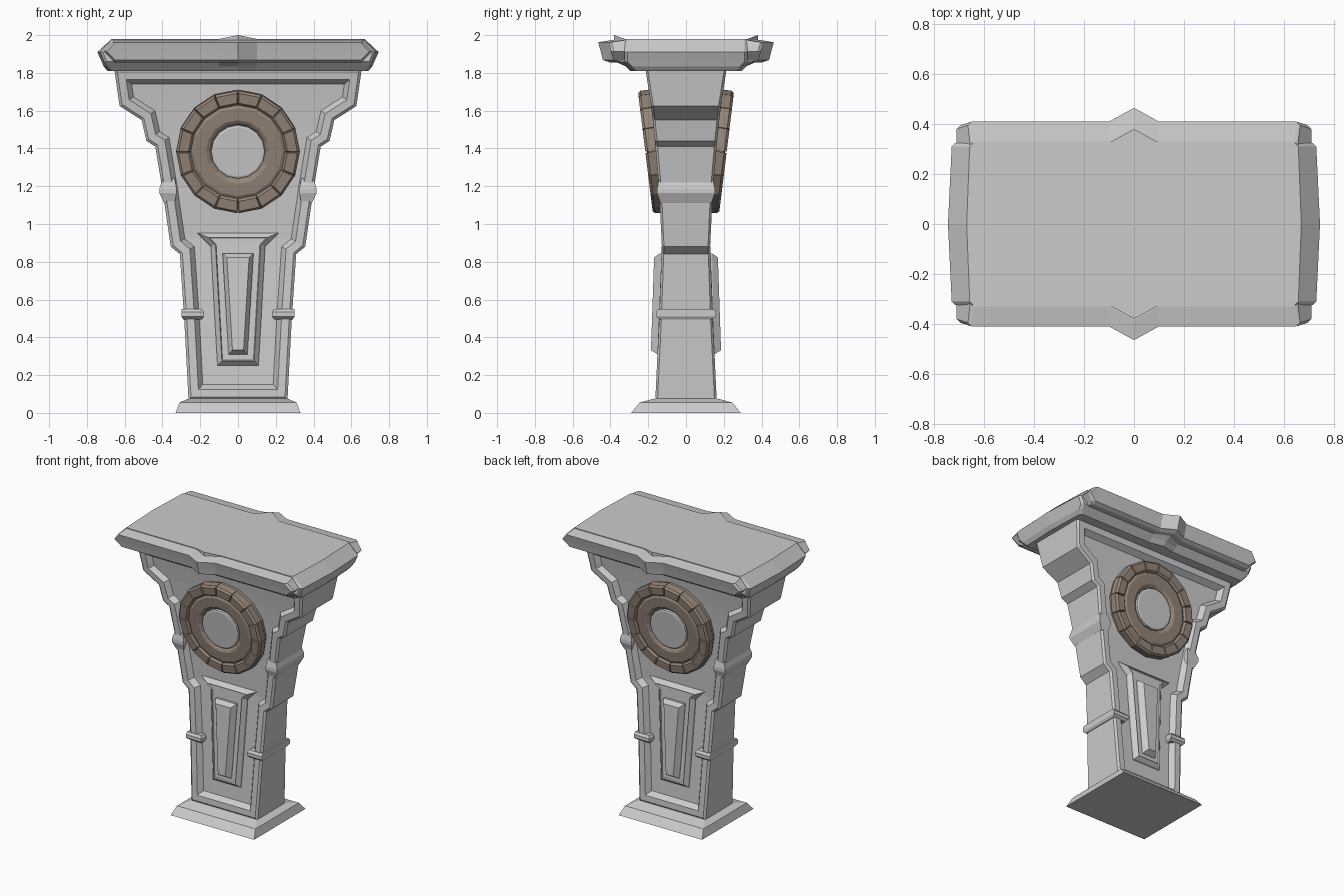
import bpy, bmesh
from math import sin, cos, pi, radians
from mathutils import Vector, Matrix

if "Cube" in bpy.data.objects:
    bpy.data.objects.remove(bpy.data.objects["Cube"])

brown = bpy.data.materials.new("brown_stone")
brown.diffuse_color = (0.30, 0.235, 0.19, 1)
brown.use_nodes = True
brown.node_tree.nodes["Principled BSDF"].inputs["Base Color"].default_value = brown.diffuse_color


def make(name, verts, faces, mat=None, matrix=None):
    me = bpy.data.meshes.new(name)
    me.from_pydata([tuple(v) for v in verts], [], faces)
    bm = bmesh.new()
    bm.from_mesh(me)
    bmesh.ops.recalc_face_normals(bm, faces=bm.faces)
    bm.to_mesh(me)
    bm.free()
    ob = bpy.data.objects.new(name, me)
    bpy.context.collection.objects.link(ob)
    if mat:
        me.materials.append(mat)
    if matrix:
        ob.matrix_world = matrix
    return ob


def lerp(table, z):
    for (a, va), (b, vb) in zip(table, table[1:]):
        if z <= b:
            return va + (vb - va) * max(0, (z - a) / (b - a))
    return table[-1][1]


def inset(pts, w):
    out, n = [], len(pts)
    for i, p in enumerate(pts):
        a, b = (p - pts[i - 1]).normalized(), (pts[(i + 1) % n] - p).normalized()
        na, nb = Vector((-a.y, a.x)), Vector((-b.y, b.x))
        out.append(p + (na + nb) * w / (1 + na.dot(nb)))
    return out


# Symmetric solid with stepped relief on front and back:
# chain = right-hand outline going up, layers = (inset, depth offset)
def relief(name, chain, layers, depth):
    poly = [Vector(p) for p in chain] + [Vector((-x, z)) for x, z in reversed(chain)]
    n, m = len(poly), len(chain)
    verts, faces = [], []
    for side in (-1, 1):
        base = len(verts)
        for w, off in layers:
            verts += [(p.x, side * (lerp(depth, p.y) + off), p.y) for p in inset(poly, w)]
        for k in range(len(layers) - 1):
            s = base + k * n
            faces += [(s + i, s + (i + 1) % n, s + n + (i + 1) % n, s + n + i) for i in range(n)]
        s = base + (len(layers) - 1) * n
        faces += [(s + i, s + i + 1, s + n - 2 - i, s + n - 1 - i) for i in range(m - 1)]
    h = len(layers) * n
    faces += [(i, (i + 1) % n, h + (i + 1) % n, h + i) for i in range(n)]
    return make(name, verts, faces)


# Solid stacked from closed rings of equal length
def loft(name, rings, mat=None, matrix=None):
    n = len(rings[0])
    verts = [v for r in rings for v in r]
    faces = [(k * n + i, k * n + (i + 1) % n, (k + 1) * n + (i + 1) % n, (k + 1) * n + i)
             for k in range(len(rings) - 1) for i in range(n)]
    faces += [tuple(range(n)), tuple(range(len(verts) - n, len(verts)))]
    return make(name, verts, faces, mat, matrix)


def rect(x0, x1, y, z):
    return [(x0, -y, z), (x1, -y, z), (x1, y, z), (x0, y, z)]


# Foot
loft("foot", [rect(-.33, .33, .29, 0), rect(-.31, .31, .245, .055), rect(-.262, .262, .17, .075)])

# Body with recessed panel
depth = [(.06, .163), (.5, .142), (.84, .13), (.92, .127), (1.1, .135),
         (1.3, .152), (1.5, .17), (1.63, .185), (1.82, .215)]
outline = [(.262, .07), (.285, .5), (.308, .84), (.356, .88), (.40, 1.18), (.438, 1.41),
           (.485, 1.44), (.51, 1.55), (.627, 1.625), (.655, 1.82)]
relief("body", outline, [(0, -.012), (.014, 0), (.055, 0), (.08, -.035)], depth)

# Keystone panel and raised wedge
relief("panel", [(.11, .25), (.145, .88), (.22, .955)],
       [(0, -.04), (.004, -.025), (.026, 0), (.03, -.008)], depth)
relief("wedge", [(.05, .31), (.082, .845)], [(0, 0), (.022, .03)],
       [(.31, .15), (.35, .16), (.84, .138)])

# Small bands on the side borders
for s, side in ((-1, "left"), (1, "right")):
    for name, x0, x1, y, z0, z1, tip in (("low_band", .19, .29, .14, .495, .55, .3),
                                        ("upper_ridge", .335, .39, .135, 1.11, 1.24, .416)):
        zm = (z0 + z1) / 2
        loft(f"{name}_{side}", [rect(s * x0, s * x1, y, z0), rect(s * (x0 - .01), s * tip, y + .018, zm - .012),
                                rect(s * (x0 - .01), s * tip, y + .018, zm + .012),
                                rect(s * x0, s * (x1 + .01), y + .006, z1)])


# Cap: outlines with a pointed middle
def cap_ring(X, Y, z, spike, bulge, peak=0, corner=.015):
    q = [(X, 0), (X - bulge, Y - corner), (X - bulge - corner, Y), (.1, Y), (0, Y + spike)]
    pts = q + [(-x, y) for x, y in q[-2::-1]]
    pts += [(x, -y) for x, y in pts[-2:0:-1]]
    return [(x, y, z + (peak if x == 0 else 0)) for x, y in pts]


loft("cap_slab", [cap_ring(.69, .275, 1.81, .02, .01), cap_ring(.712, .30, 1.835, .02, .012),
                  cap_ring(.722, .325, 1.86, .05, .012), cap_ring(.745, .325, 1.91, .055, .015),
                  cap_ring(.67, .325, 1.98, .055, .012)][:-1]
     + [cap_ring(.67, .325, 1.98, .055, .012, .02)]).data.update()
loft("cap_trim", [cap_ring(.655, .36, 1.855, .04, 0), cap_ring(.665, .385, 1.868, .055, 0),
                  cap_ring(.71, .396, 1.912, .055, 0), cap_ring(.665, .41, 1.962, .055, 0),
                  cap_ring(.655, .33, 1.975, .055, 0)])


# Round medallions, tilted to follow the flaring faces
def circle(r, h, n=16):
    return [(r * cos(2 * pi * i / n), r * sin(2 * pi * i / n), h) for i in range(n)]


for turn, side in ((0, "front"), (pi, "back")):
    mat = (Matrix.Rotation(turn, 4, 'Z') @ Matrix.Translation((0, -.212, 1.38))
           @ Matrix.Rotation(radians(97), 4, 'X'))
    loft(f"medallion_ring_{side}", [circle(r, h) for r, h in
         ((.312, -.11), (.312, -.014), (.25, -.014), (.235, -.006), (.17, -.006), (.155, -.014), (.14, -.03))],
         brown, mat)
    loft(f"medallion_disc_{side}", [circle(.145, -.05), circle(.142, -.012), circle(.132, -.008)], None, mat)
    # Wedge-shaped blocks around the rim
    verts, faces = [], []
    for i in range(16):
        b = len(verts)
        for r0, r1, h, gap in ((.25, .327, -.058, .012), (.25, .327, -.01, .012), (.262, .314, .003, .04)):
            a0, a1 = (2 * pi * (i + g) / 16 for g in (gap, 1 - gap))
            verts += [(r * cos(a), r * sin(a), h) for r, a in ((r0, a0), (r1, a0), (r1, a1), (r0, a1))]
        faces += [(b, b + 1, b + 2, b + 3), (b + 8, b + 9, b + 10, b + 11)]
        faces += [(b + k + j, b + k + (j + 1) % 4, b + k + 4 + (j + 1) % 4, b + k + 4 + j)
                  for k in (0, 4) for j in range(4)]
    make(f"medallion_blocks_{side}", verts, faces, brown, mat)
